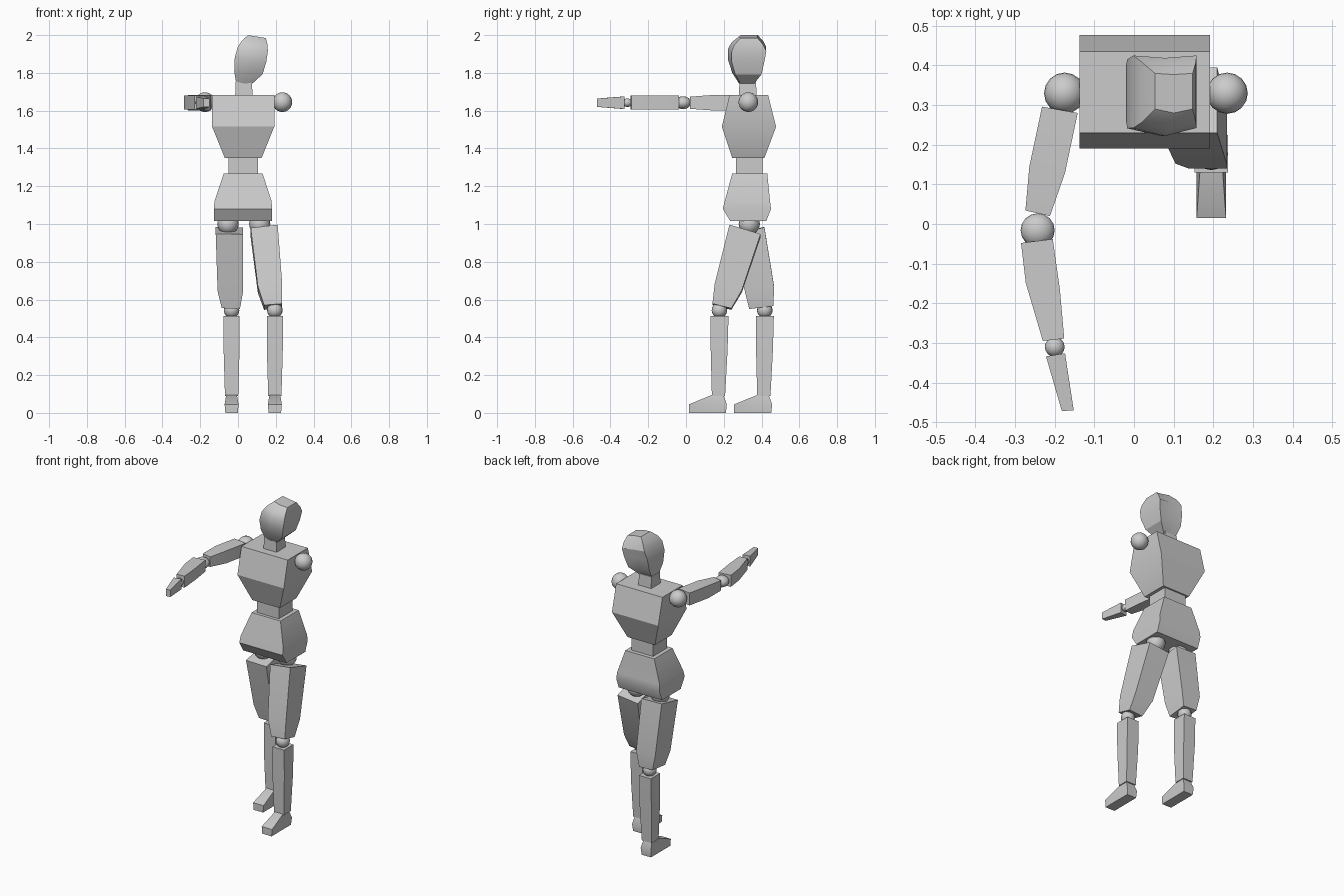
import bpy, bmesh
from mathutils import Vector

if "Cube" in bpy.data.objects:
    bpy.data.objects.remove(bpy.data.objects["Cube"])

BOX = [(-1, -1), (1, -1), (1, 1), (-1, 1)]
FACE = [(-1, -.8), (0, -1), (1, -.8), (1, 1), (0, .94), (-1, 1)]


def finish(name, bm):
    bmesh.ops.recalc_face_normals(bm, faces=bm.faces)
    me = bpy.data.meshes.new(name)
    bm.to_mesh(me)
    bm.free()
    ob = bpy.data.objects.new(name, me)
    bpy.context.collection.objects.link(ob)
    bpy.ops.object.select_all(action='DESELECT')
    ob.select_set(True)
    bpy.context.view_layer.objects.active = ob
    bpy.ops.object.shade_smooth_by_angle(angle=0.52)
    return ob


def loft(name, rings, section=BOX):
    """Skin rings given as (centre, half-axis u, half-axis v)."""
    bm = bmesh.new()
    loops = [[bm.verts.new(Vector(c) + Vector(u) * a + Vector(v) * b)
              for a, b in section] for c, u, v in rings]
    n = len(section)
    for lo, hi in zip(loops, loops[1:]):
        for i in range(n):
            j = (i + 1) % n
            bm.faces.new((lo[i], lo[j], hi[j], hi[i]))
    bm.faces.new(loops[0])
    bm.faces.new(loops[-1])
    return finish(name, bm)


def level(x0, x1, y0, y1, z, sx=0, sy=0):
    """Horizontal ring from extents, with slopes along x and y."""
    hx, hy = (x1 - x0) / 2, (y1 - y0) / 2
    return (((x0 + x1) / 2, (y0 + y1) / 2, z), (hx, 0, sx * hx), (0, hy, sy * hy))


def upright(x, y, ux, uy, hz):
    """Vertical ring across the outstretched arm."""
    return ((x, y, 1.642), (ux, uy, 0), (0, 0, hz))


def ball(name, loc, r, rz=None):
    bm = bmesh.new()
    bmesh.ops.create_uvsphere(bm, u_segments=16, v_segments=12, radius=1)
    bmesh.ops.scale(bm, vec=(r, r, rz or r), verts=bm.verts)
    bmesh.ops.translate(bm, vec=loc, verts=bm.verts)
    return finish(name, bm)


# Head, tilted to one side
loft("head", [
    level(-.01, .075, .28, .36, 1.745, -.05),
    level(-.02, .13, .245, .40, 1.80, -.1),
    level(-.017, .15, .222, .415, 1.87, -.12),
    level(-.002, .158, .222, .425, 1.925, -.13),
    level(.02, .156, .24, .408, 1.96, -.15),
    level(.053, .148, .28, .38, 1.992, -.16)], FACE)
loft("neck", [level(-.015, .078, .28, .375, 1.67),
              level(-.013, .073, .283, .37, 1.755)])

# Torso
loft("chest", [level(-.07, .125, .245, .415, 1.35),
               level(-.137, .192, .19, .477, 1.515),
               level(-.137, .192, .23, .435, 1.682)])
loft("waist", [level(-.05, .105, .265, .405, 1.25),
               level(-.05, .105, .265, .405, 1.36)])
loft("pelvis", [level(-.127, .18, .235, .425, 1.015),
                level(-.127, .18, .195, .45, 1.08),
                level(-.125, .178, .205, .445, 1.12),
                level(-.075, .13, .245, .43, 1.268)])

# Shoulder joints; only one arm is attached
ball("right_shoulder", (-.175, .33, 1.645), .052)
ball("left_shoulder", (.235, .33, 1.645), .052)

# Arm reaching forward
loft("upper_arm", [upright(-.187, .288, .045, -.008, .04),
                   upright(-.219, .137, .045, -.008, .04),
                   upright(-.243, .027, .031, -.007, .032)])
ball("elbow", (-.243, -.016, 1.642), .043, .034)
loft("forearm", [upright(-.245, -.043, .04, .005, .037),
                 upright(-.23, -.157, .043, -.008, .037),
                 upright(-.203, -.292, .027, .003, .037)])
ball("wrist", (-.2, -.31, 1.642), .025, .023)
loft("hand", [upright(-.198, -.33, .024, .004, .033),
              upright(-.167, -.471, .015, .001, .022)])

# Thighs: left steps forward, right leans back
loft("left_thigh", [level(.067, .21, .23, .395, .963, .12, -.3),
                    level(.105, .234, .152, .295, .66, .1, -.25),
                    level(.138, .234, .14, .24, .562, .08, -.25)])
loft("right_thigh", [level(-.118, .026, .25, .415, .965, -.02, .22),
                     level(-.108, .027, .312, .467, .655, -.02, .15),
                     level(-.086, .01, .335, .462, .56, -.05, .12)])

# Hip, knee, shin and foot of each leg
for side, hip, x, y in (("left", .115, .195, .177), ("right", -.053, -.034, .417)):
    ball(side + "_hip", (hip, .335, 1.0), .056)
    ball(side + "_knee", (x, y, .543), .041)
    loft(side + "_shin", [level(x - .035, x + .035, y - .04, y + .03, .09),
                          level(x - .042, x + .042, y - .046, y + .043, .33),
                          level(x - .042, x + .042, y - .047, y + .048, .512)])
    loft(side + "_foot", [level(x - .033, x + .033, y - .162, y + .034, 0),
                          level(x - .037, x + .037, y - .162, y + .039, .045),
                          level(x - .028, x + .028, y - .035, y + .02, .097)])
